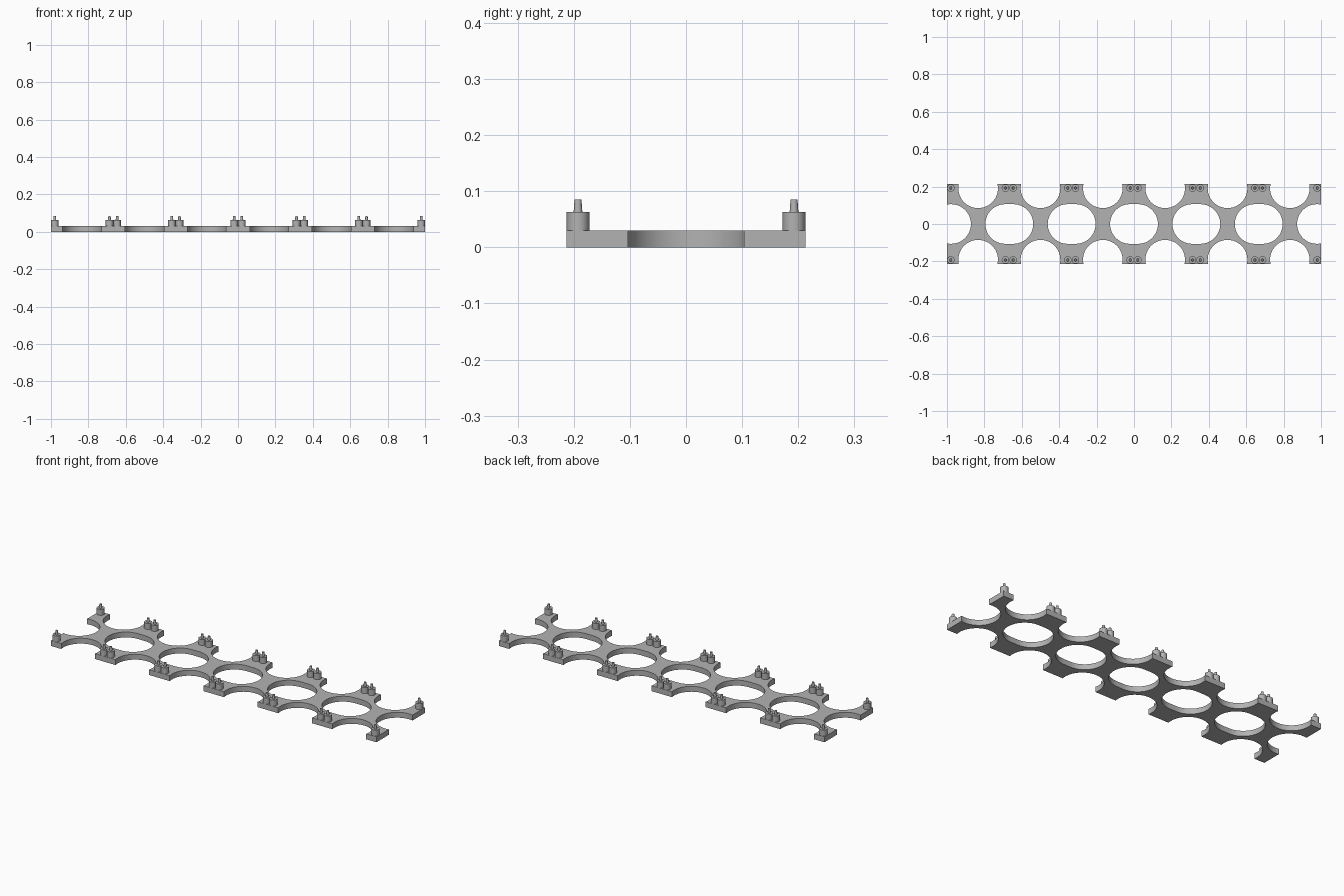
import bpy, bmesh
from math import sin, cos, pi, asin, acos

HALF_L, HALF_W, THICK = 1.0, 0.213, 0.03
R = 0.106                     # radius of every cut-out
OFF = 0.022                   # stud and slot offset from a cell border
CELLS = 6
PITCH = 2 * HALF_L / CELLS
STUD_Y = HALF_W - 0.0205

old = bpy.data.objects.get("Cube")
if old:
    bpy.data.objects.remove(old, do_unlink=True)

grey = bpy.data.materials.new("plain grey")
grey.use_nodes = True
colour = (0.45, 0.45, 0.45, 1)
grey.diffuse_color = colour
grey.node_tree.nodes["Principled BSDF"].inputs["Base Color"].default_value = colour


def arc(cx, cy, a0, a1, n=24):
    return [(cx + R * cos(a0 + (a1 - a0) * i / n),
             cy + R * sin(a0 + (a1 - a0) * i / n)) for i in range(n + 1)]


def finish(obj):
    bpy.ops.object.select_all(action='DESELECT')
    obj.select_set(True)
    bpy.context.view_layer.objects.active = obj
    bpy.ops.object.shade_smooth_by_angle(angle=0.6)


# Plate outline: front edge with scallops, then the notched right end
edge = asin(OFF / R)
side = [(-HALF_L, -HALF_W)]
for i in range(CELLS):
    cx = -HALF_L + PITCH * (i + 0.5)
    side += arc(cx, -HALF_W + OFF, pi + edge, -edge)
side.append((HALF_L, -HALF_W))
tip = acos(OFF / R)
side += arc(HALF_L - OFF, 0, -tip, -pi / 2, 4)
side += arc(HALF_L - OFF, 0, -pi / 2, -1.5 * pi)[1:]
side += arc(HALF_L - OFF, 0, pi / 2, tip, 4)[1:]
loops = [side + [(-x, -y) for x, y in side]]

# Oblong holes across each inner cell border
for i in range(1, CELLS):
    cx = -HALF_L + PITCH * i
    loops.append(arc(cx + OFF, 0, -pi / 2, pi / 2) + arc(cx - OFF, 0, pi / 2, 1.5 * pi))

curve = bpy.data.curves.new("plate_outline", 'CURVE')
curve.dimensions = '2D'
curve.fill_mode = 'BOTH'
curve.extrude = THICK / 2
for pts in loops:
    spline = curve.splines.new('POLY')
    spline.points.add(len(pts) - 1)
    for p, (x, y) in zip(spline.points, pts):
        p.co = (x, y, THICK / 2, 1)
    spline.use_cyclic_u = True
temp = bpy.data.objects.new("plate_outline", curve)
bpy.context.collection.objects.link(temp)
bpy.context.view_layer.update()
mesh = bpy.data.meshes.new_from_object(temp.evaluated_get(bpy.context.evaluated_depsgraph_get()))
bpy.data.objects.remove(temp, do_unlink=True)

bm = bmesh.new()
bm.from_mesh(mesh)
for v in bm.verts:
    v.co.z = 0 if v.co.z < THICK / 2 else THICK
bmesh.ops.remove_doubles(bm, verts=bm.verts, dist=0.0001)
bmesh.ops.recalc_face_normals(bm, faces=bm.faces)
bm.to_mesh(mesh)
bm.free()
mesh.materials.clear()
mesh.materials.append(grey)
plate = bpy.data.objects.new("plate", mesh)
bpy.context.collection.objects.link(plate)
finish(plate)


# Stud: thick post with a slim tapered pin, shared by all copies
def ring(bm, r, z, n=16):
    return [bm.verts.new((r * cos(2 * pi * i / n), r * sin(2 * pi * i / n), z)) for i in range(n)]


bm = bmesh.new()
profile = [(0.0202, THICK), (0.0202, 0.063), (0.0078, 0.063), (0.0062, 0.085)]
rings = [ring(bm, r, z) for r, z in profile]
for a, b in zip(rings, rings[1:]):
    for i in range(len(a)):
        j = (i + 1) % len(a)
        bm.faces.new((a[i], a[j], b[j], b[i]))
bm.faces.new(rings[-1])
stud_mesh = bpy.data.meshes.new("stud")
bm.to_mesh(stud_mesh)
bm.free()
stud_mesh.materials.append(grey)

# Four studs near the corners of every cell
for i in range(CELLS):
    cx = -HALF_L + PITCH * (i + 0.5)
    for sx in (-1, 1):
        for sy in (-1, 1):
            stud = bpy.data.objects.new("stud", stud_mesh)
            stud.location = (cx + sx * (PITCH / 2 - 0.0205), sy * STUD_Y, 0)
            bpy.context.collection.objects.link(stud)
finish(stud)
